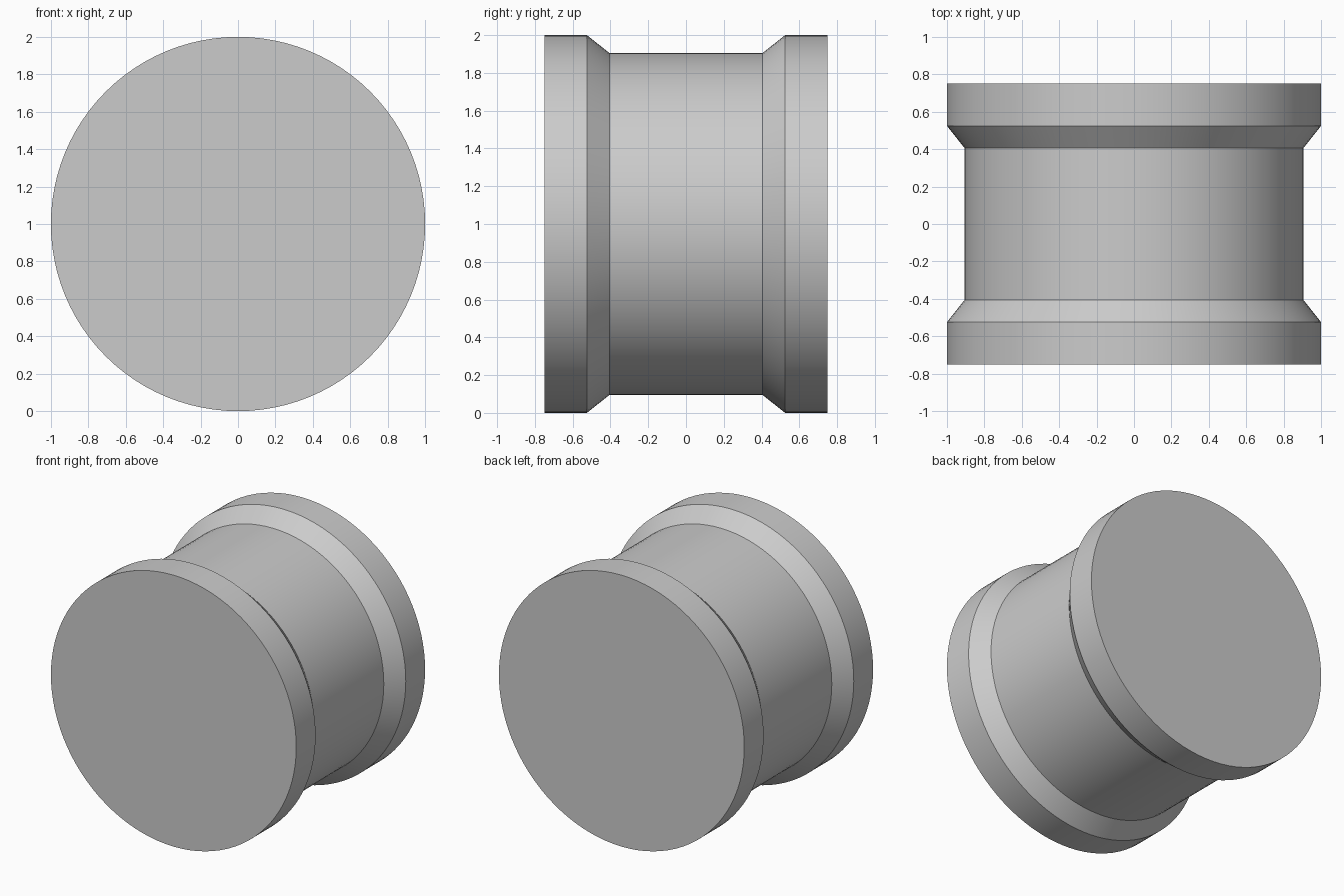
import bpy
import bmesh
from math import pi, radians
from mathutils import Matrix, Vector

cube = bpy.data.objects.get("Cube")
if cube:
    bpy.data.objects.remove(cube, do_unlink=True)

SEGMENTS = 96

# Single plain grey finish
grey = bpy.data.materials.new("plain_grey")
grey.use_nodes = True
colour = (0.6, 0.6, 0.6, 1)
grey.diffuse_color = colour
grey.node_tree.nodes["Principled BSDF"].inputs["Base Color"].default_value = colour

# Half profile (position along the axis, radius), mirrored to the other end
half = [(0.75, 0), (0.75, 1), (0.525, 1), (0.405, 0.905)]
profile = [(-y, r) for y, r in half] + [(y, r) for y, r in reversed(half)]

# Spool: the profile turned about the y axis, with flat closed ends
bm = bmesh.new()
verts = [bm.verts.new((r, y, 0)) for y, r in profile]
rim = [bm.edges.new(pair) for pair in zip(verts[1:-1], verts[2:-1])]
bm.verts.remove(verts[0])
bm.verts.remove(verts[-1])
bmesh.ops.spin(bm, geom=rim + verts[1:-1], cent=(0, 0, 0), axis=(0, 1, 0),
               angle=2 * pi, steps=SEGMENTS, use_merge=True)
bmesh.ops.remove_doubles(bm, verts=bm.verts, dist=0.0001)
bmesh.ops.holes_fill(bm, edges=[e for e in bm.edges if e.is_boundary], sides=0)
bmesh.ops.recalc_face_normals(bm, faces=bm.faces)
bmesh.ops.translate(bm, verts=bm.verts, vec=(0, 0, 1))

mesh = bpy.data.meshes.new("spool")
bm.to_mesh(mesh)
bm.free()
mesh.materials.append(grey)
spool = bpy.data.objects.new("spool", mesh)
bpy.context.collection.objects.link(spool)

# Smooth the round walls, keep the shoulder and end edges crisp
bpy.ops.object.select_all(action="DESELECT")
spool.select_set(True)
bpy.context.view_layer.objects.active = spool
bpy.ops.object.shade_smooth_by_angle(angle=radians(30))
